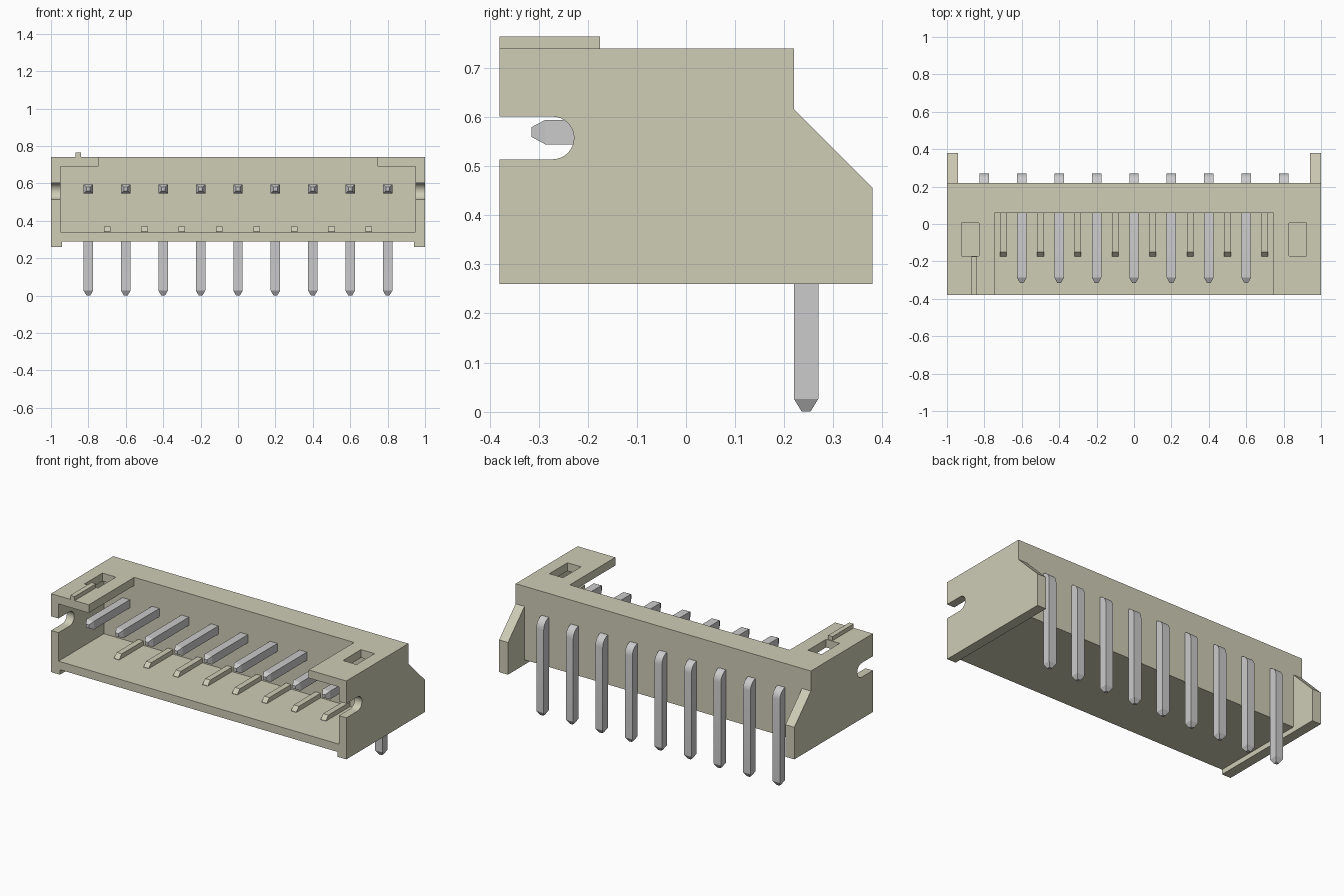
import bpy, bmesh, math

if "Cube" in bpy.data.objects:
    bpy.data.objects.remove(bpy.data.objects["Cube"], do_unlink=True)


def material(name, rgb):
    mat = bpy.data.materials.new(name)
    mat.use_nodes = True
    mat.diffuse_color = (*rgb, 1)
    mat.node_tree.nodes["Principled BSDF"].inputs["Base Color"].default_value = (*rgb, 1)
    return mat


BEIGE = material("warm beige plastic", (0.62, 0.61, 0.47))
METAL = material("pale grey metal", (0.60, 0.60, 0.60))


def loft(name, rings, mat):
    """Skin a row of equal-length vertex rings and cap both ends."""
    bm = bmesh.new()
    rows = [[bm.verts.new(p) for p in ring] for ring in rings]
    n = len(rows[0])
    for a, b in zip(rows, rows[1:]):
        for i in range(n):
            j = (i + 1) % n
            bm.faces.new((a[i], a[j], b[j], b[i]))
    bm.faces.new(rows[0])
    bm.faces.new(rows[-1])
    bmesh.ops.recalc_face_normals(bm, faces=bm.faces)
    mesh = bpy.data.meshes.new(name)
    bm.to_mesh(mesh)
    bm.free()
    mesh.materials.append(mat)
    obj = bpy.data.objects.new(name, mesh)
    bpy.context.collection.objects.link(obj)
    return obj


def extrude_x(name, profile, x0, x1, mat=BEIGE):
    """Extrude a (y, z) profile from x0 to x1."""
    return loft(name, [[(x, y, z) for y, z in profile] for x in (x0, x1)], mat)


def box(name, x0, x1, y0, y1, z0, z1):
    return extrude_x(name, [(y0, z0), (y1, z0), (y1, z1), (y0, z1)], x0, x1)


def cut(target, cutter):
    cutter.hide_render = True
    mod = target.modifiers.new("cut", "BOOLEAN")
    mod.operation = "DIFFERENCE"
    mod.solver = "EXACT"
    mod.object = cutter
    bpy.context.view_layer.objects.active = target
    bpy.ops.object.modifier_apply(modifier=mod.name)
    bpy.data.objects.remove(cutter, do_unlink=True)


# Housing: the side outline extruded over the full width, then hollowed
outline = [(-0.38, 0.26), (0.38, 0.26), (0.38, 0.457), (0.22, 0.617),
           (0.22, 0.74), (-0.38, 0.74)]
housing = extrude_x("housing", outline, -1, 1)

# Space under the floor and between the rear wings
cut(housing, box("underside_cutter", -0.94, 0.94, -0.5, 0.5, 0.1, 0.29))
cut(housing, box("rear_cutter", -0.94, 0.94, 0.22, 0.5, 0.1, 0.9))
# Front cavity and open top
cut(housing, box("cavity_cutter", -0.95, 0.95, -0.5, 0.06, 0.34, 0.69))
cut(housing, box("top_cutter", -0.745, 0.745, -0.5, 0.06, 0.6, 0.9))
# Windows in the top flanges
for s in (-1, 1):
    x0, x1 = sorted((s * 0.83, s * 0.922))
    cut(housing, box("window_cutter", x0, x1, -0.17, 0.005, 0.6, 0.9))
# Round-ended slot through both side walls
r = 0.0435
slot = [(-0.5, 0.558 - r)]
for i in range(17):
    a = math.radians(-90 + 180 * i / 16)
    slot.append((-0.272 + r * math.cos(a), 0.558 + r * math.sin(a)))
slot.append((-0.5, 0.558 + r))
cut(housing, extrude_x("slot_cutter", slot, -1.1, 1.1))

# Marker rib on the right top flange
box("marker_rib", -0.87, -0.84, -0.38, -0.175, 0.735, 0.765)

# Guide ribs on the cavity floor, sloped at the front
for i in range(8):
    x = -0.7 + 0.2 * i
    extrude_x(f"floor_rib_{i + 1}", [(-0.175, 0.335), (0.065, 0.335), (0.065, 0.368),
                                     (-0.15, 0.368), (-0.175, 0.342)],
              x - 0.0175, x + 0.0175)

# Bent square pins: stations of (half width, outer (y, z), inner (y, z))
stations = [(0.01, (-0.315, 0.58), (-0.315, 0.56)),
            (0.025, (-0.287, 0.595), (-0.287, 0.545))]
for i in range(7):
    a = math.radians(90 - 15 * i)
    c, s = math.cos(a), math.sin(a)
    stations.append((0.025, (0.21 + 0.06 * c, 0.535 + 0.06 * s),
                     (0.21 + 0.01 * c, 0.535 + 0.01 * s)))
stations += [(0.025, (0.27, 0.026), (0.22, 0.026)),
             (0.01, (0.254, 0.0), (0.236, 0.0))]

for i in range(9):
    x = -0.8 + 0.2 * i
    rings = [[(x - w, *o), (x + w, *o), (x + w, *n), (x - w, *n)] for w, o, n in stations]
    loft(f"pin_{i + 1}", rings, METAL)

# Smooth the curved faces, keep the edges sharp
bpy.ops.object.select_all(action="DESELECT")
for obj in bpy.context.scene.objects:
    if obj.name.startswith(("pin_", "housing")):
        obj.select_set(True)
        bpy.context.view_layer.objects.active = obj
bpy.ops.object.shade_smooth_by_angle(angle=math.radians(20))
